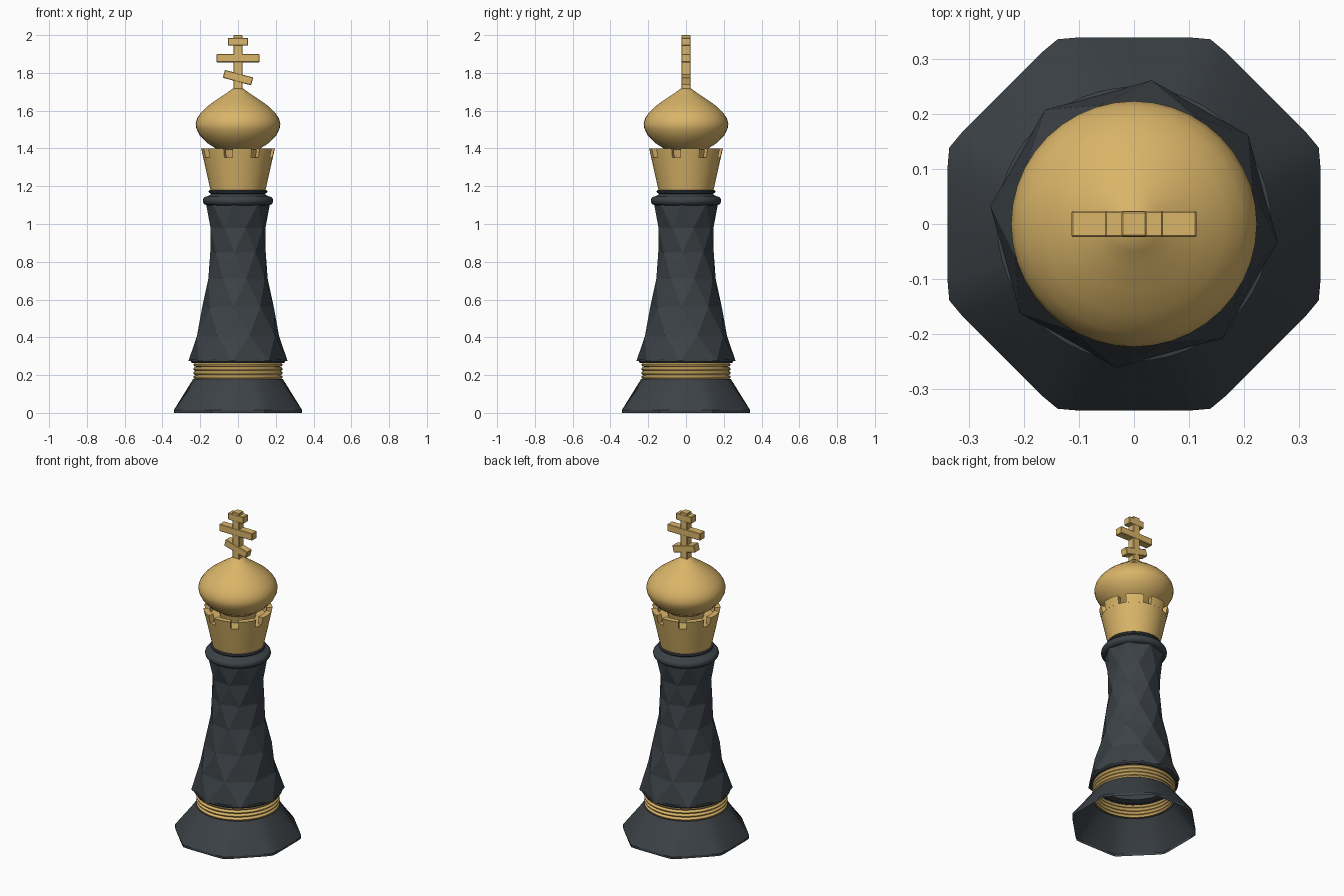
import bpy, bmesh, math
from mathutils import Matrix, Vector

if "Cube" in bpy.data.objects:
    bpy.data.objects.remove(bpy.data.objects["Cube"])


def material(name, rgb):
    m = bpy.data.materials.new(name)
    m.diffuse_color = (*rgb, 1)
    m.use_nodes = True
    m.node_tree.nodes["Principled BSDF"].inputs["Base Color"].default_value = m.diffuse_color
    return m


DARK = material("charcoal", (0.045, 0.054, 0.062))
GOLD = material("warm gold", (0.70, 0.46, 0.14))


def finish(name, bm, mat, smooth=None):
    bmesh.ops.recalc_face_normals(bm, faces=bm.faces[:])
    me = bpy.data.meshes.new(name)
    bm.to_mesh(me)
    bm.free()
    me.materials.append(mat)
    ob = bpy.data.objects.new(name, me)
    bpy.context.collection.objects.link(ob)
    if smooth:
        bpy.ops.object.select_all(action='DESELECT')
        ob.select_set(True)
        bpy.context.view_layer.objects.active = ob
        bpy.ops.object.shade_smooth_by_angle(angle=math.radians(smooth))
    return ob


def loft(bm, rings):
    """Join rings of equal point count with quads."""
    vs = [[bm.verts.new(p) for p in r] for r in rings]
    n = len(vs[0])
    for a, b in zip(vs, vs[1:]):
        for i in range(n):
            j = (i + 1) % n
            bm.faces.new((a[i], a[j], b[j], b[i]))
    return vs


def circle(r, z, n):
    return [(r * math.cos(math.tau * i / n), r * math.sin(math.tau * i / n), z)
            for i in range(n)]


def lathe(name, profile, mat, n=48, smooth=35):
    bm = bmesh.new()
    loft(bm, [circle(r, z, n) for r, z in profile])
    bmesh.ops.remove_doubles(bm, verts=bm.verts[:], dist=1e-5)
    return finish(name, bm, mat, smooth)


# Hollow foot: octagon with clipped corners blending to a round top
def octagon(a, z, n=64):
    pts = []
    for i in range(n):
        t = math.tau * i / n
        d = (t + math.pi / 8) % (math.pi / 4) - math.pi / 8
        r = min(a / math.cos(d), a * 1.072)
        pts.append((r * math.cos(t), r * math.sin(t), z))
    return pts


bm = bmesh.new()
loft(bm, [octagon(0.34, 0), octagon(0.34, 0.014),
          circle(0.24, 0.175, 64), circle(0.236, 0.18, 64), circle(0.222, 0.18, 64)])
finish("foot", bm, DARK, 25)

# Stacked rounded gold rings
profile = []
for k in range(4):
    for s in range(7):
        t = math.pi * s / 6
        profile.append((0.222 + 0.014 * math.sin(t),
                        0.178 + 0.022 * k + 0.011 * (1 - math.cos(t))))
lathe("foot_rings", profile, GOLD)

# Thin lip below the column
lathe("column_lip", [(0.21, 0.264), (0.244, 0.264), (0.25, 0.272),
                     (0.25, 0.282), (0.21, 0.29)], DARK)

# Faceted column: staggered rings joined by flat diamonds
N = 8
rows = [(0.264, 0.275), (0.225, 0.41), (0.191, 0.56), (0.163, 0.71),
        (0.148, 0.85), (0.151, 0.98), (0.17, 1.105)]
bm = bmesh.new()
rings = []
for k, (r, z) in enumerate(rows):
    off = math.radians(-7) + (k % 2) * math.pi / N
    rings.append([bm.verts.new((r * math.cos(off + math.tau * i / N),
                                r * math.sin(off + math.tau * i / N), z))
                  for i in range(N)])
last = len(rows) - 1
for k in range(last):
    for i in range(N):
        # points in the neighbouring staggered row on each side of edge i, i+1
        m = i if k % 2 == 0 else (i + 1) % N
        a, b = rings[k][i], rings[k][(i + 1) % N]
        top = rings[k + 1][m]
        bm.faces.new((a, b, top))
        u = i if (k + 1) % 2 == 0 else (i + 1) % N
        c, d = rings[k + 1][i], rings[k + 1][(i + 1) % N]
        bm.faces.new((d, c, rings[k][u]))
bm.faces.new(rings[last])
finish("column", bm, DARK)

# Collar: large round ring, waist and small ring
profile = [(0.15, 1.095)]
for s in range(9):
    t = -math.pi / 2 + math.pi * s / 8
    profile.append((0.162 + 0.024 * math.cos(t), 1.123 + 0.024 * math.sin(t)))
profile += [(0.148, 1.153), (0.143, 1.16)]
for s in range(5):
    t = -math.pi / 2 + math.pi * s / 4
    profile.append((0.147 + 0.009 * math.cos(t), 1.171 + 0.009 * math.sin(t)))
profile += [(0.0, 1.18)]
lathe("collar", profile, DARK)

# Turret body
lathe("turret", [(0, 1.18), (0.146, 1.18), (0.184, 1.352), (0, 1.352)], GOLD)

# Eight battlement blocks around the turret rim
bm = bmesh.new()
STEPS = 6
for k in range(8):
    mid = math.radians(-106 + 22.5 + 45 * k)
    half = math.radians(15.5)
    sections = []
    for s in range(STEPS + 1):
        t = mid - half + 2 * half * s / STEPS
        sections.append([(r * math.cos(t), r * math.sin(t), z) for r, z in
                         ((0.184, 1.35), (0.195, 1.40), (0.162, 1.40), (0.158, 1.35))])
    vs = loft(bm, sections)
    bm.faces.new(vs[0])
    bm.faces.new(vs[-1])
finish("battlements", bm, GOLD, 30)

# Onion dome on a short stem
lathe("dome", [(0, 1.35), (0.10, 1.35), (0.11, 1.395), (0.165, 1.43), (0.203, 1.47),
               (0.221, 1.507), (0.224, 1.53), (0.217, 1.558), (0.198, 1.588),
               (0.166, 1.62), (0.125, 1.65), (0.083, 1.678), (0.05, 1.70),
               (0.028, 1.717), (0, 1.722)], GOLD, 40, 40)


# Cross: upright and three bars, the lowest one tilted
def bar(name, z, width, height, tilt=0, depth=0.046):
    bm = bmesh.new()
    mat = (Matrix.Translation(Vector((0, 0, z)))
           @ Matrix.Rotation(math.radians(tilt), 4, 'Y')
           @ Matrix.Diagonal((width, depth, height, 1)))
    bmesh.ops.create_cube(bm, size=1, matrix=mat)
    bmesh.ops.bevel(bm, geom=bm.edges[:], offset=0.003, segments=1, affect='EDGES')
    finish(name, bm, GOLD)


bar("cross_upright", 1.85, 0.046, 0.30)
bar("cross_top_bar", 1.965, 0.106, 0.042, 0, 0.048)
bar("cross_main_bar", 1.878, 0.228, 0.044, 0, 0.048)
bar("cross_slanted_bar", 1.775, 0.155, 0.043, 15, 0.048)
